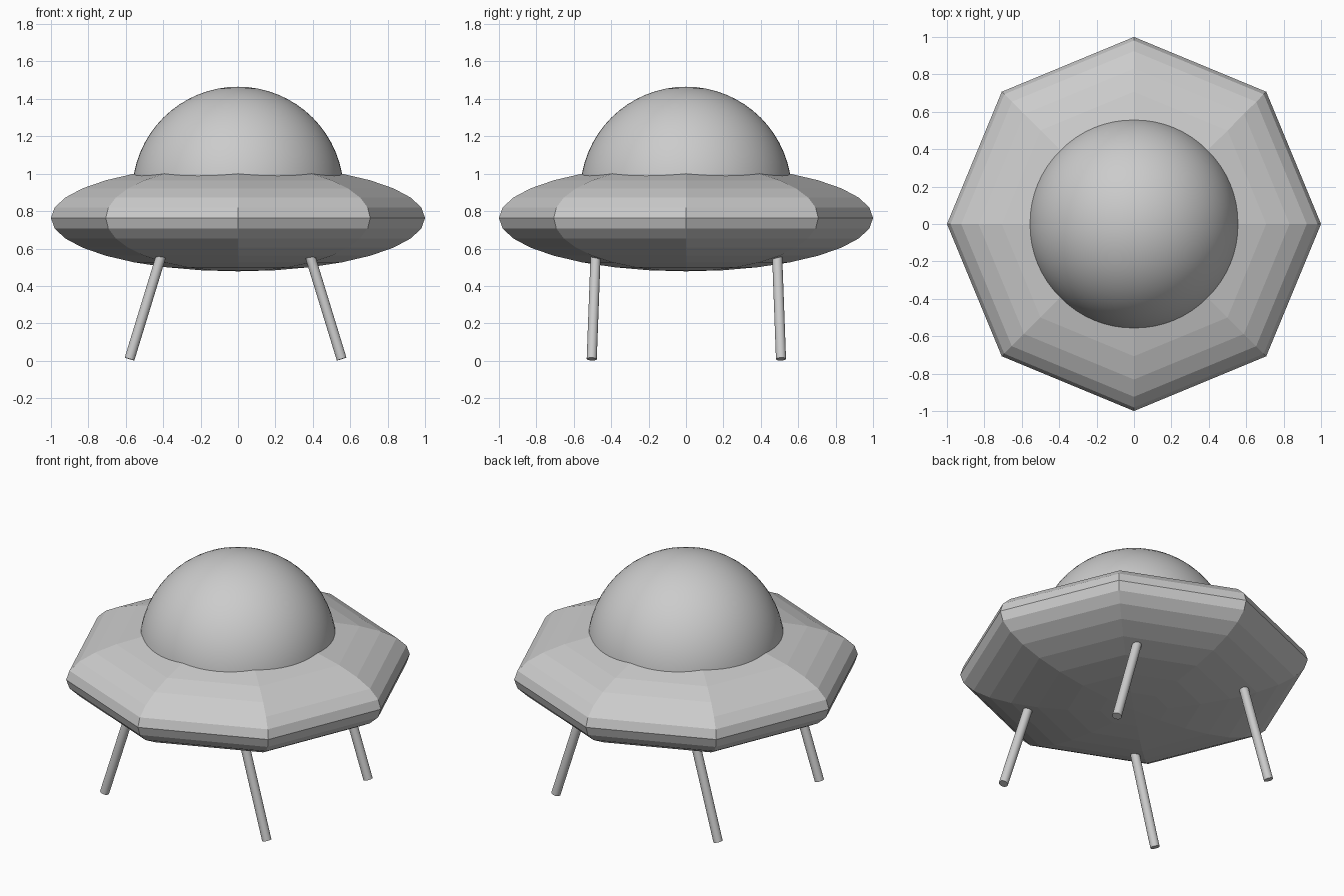
import bpy, bmesh
from mathutils import Vector

if "Cube" in bpy.data.objects:
    bpy.data.objects.remove(bpy.data.objects["Cube"])

LEG_RADIUS = 0.027


def sphere(name, segments, rings, location, scale, upper_only=False):
    bm = bmesh.new()
    bmesh.ops.create_uvsphere(bm, u_segments=segments, v_segments=rings, radius=1)
    if upper_only:
        below = [v for v in bm.verts if v.co.z < -1e-4]
        bmesh.ops.delete(bm, geom=below, context='VERTS')
    for v in bm.verts:
        v.co = Vector(a * b for a, b in zip(v.co, scale))
    for f in bm.faces:
        f.smooth = segments > 16
    mesh = bpy.data.meshes.new(name)
    bm.to_mesh(mesh)
    bm.free()
    obj = bpy.data.objects.new(name, mesh)
    obj.location = location
    bpy.context.collection.objects.link(obj)
    return obj


def leg(name, foot, top):
    foot, top = Vector(foot), Vector(top)
    axis = top - foot
    bpy.ops.mesh.primitive_cylinder_add(vertices=32, radius=LEG_RADIUS,
                                        depth=axis.length, location=(foot + top) / 2)
    obj = bpy.context.object
    obj.name = name
    obj.rotation_euler = axis.to_track_quat('Z', 'Y').to_euler()
    bpy.ops.object.shade_smooth_by_angle()


# Faceted eight-sided saucer hull
sphere("saucer_hull", 8, 16, (0, 0, 0.763), (1, 1, 0.285))

# Smooth half-sphere cockpit dome, base sunk into the hull
sphere("cockpit_dome", 64, 32, (0, 0, 0.9), (0.565, 0.565, 0.565), upper_only=True)

# Four splayed landing legs, tops buried just inside the hull
for side, sx in (("left", -1), ("right", 1)):
    for end, sy in (("front", -1), ("back", 1)):
        leg(f"{end}_{side}_leg",
            (sx * 0.567 - 0.013, sy * 0.506 + 0.002, 0.009),
            (sx * 0.386 - 0.013, sy * 0.484 + 0.002, 0.6))
